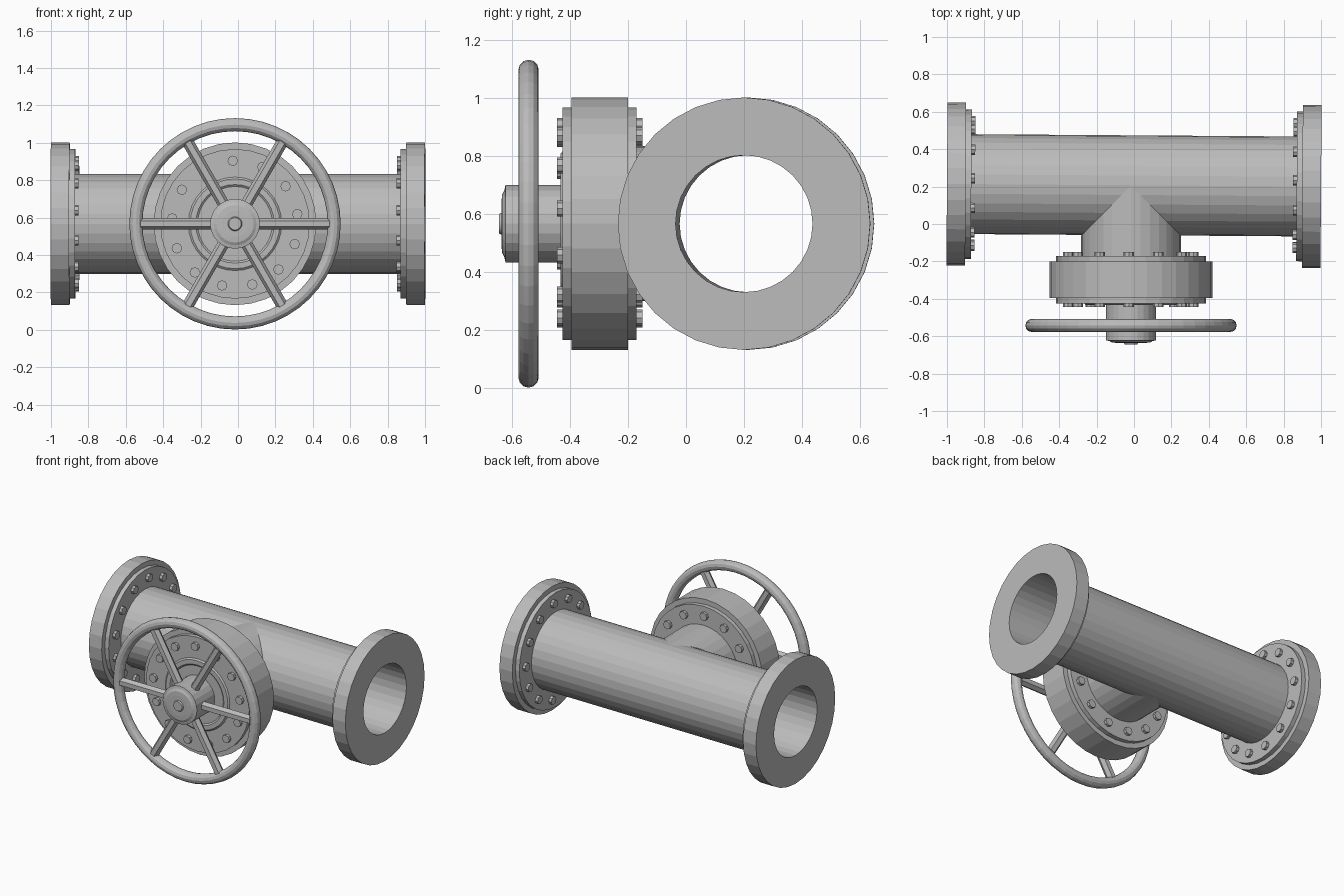
import bpy, bmesh, math
from mathutils import Matrix, Vector

cube = bpy.data.objects.get("Cube")
if cube:
    bpy.data.objects.remove(cube)

metal = bpy.data.materials.new("grey_metal")
metal.use_nodes = True
GREY = (0.5, 0.5, 0.5, 1)
metal.diffuse_color = GREY
metal.node_tree.nodes["Principled BSDF"].inputs["Base Color"].default_value = GREY

HEIGHT = 0.567
SIDES = 32
BOLTS = 13
# Frames whose local z runs along each axis: the run of pipe and the branch
PIPE = (Matrix.Translation((0, 0.207, HEIGHT)) @ Matrix.Rotation(math.radians(-0.4), 4, 'Z')
        @ Matrix.Rotation(math.radians(90), 4, 'Y'))
BRANCH = Matrix.Translation((-0.016, 0, HEIGHT)) @ Matrix.Rotation(math.radians(90), 4, 'X')


def finish(name, bm, frame):
    bmesh.ops.remove_doubles(bm, verts=bm.verts, dist=0.0001)
    bmesh.ops.recalc_face_normals(bm, faces=bm.faces)
    bm.transform(frame)
    mesh = bpy.data.meshes.new(name)
    bm.to_mesh(mesh)
    bm.free()
    mesh.materials.append(metal)
    obj = bpy.data.objects.new(name, mesh)
    bpy.context.collection.objects.link(obj)
    return obj


def lathe(name, profile, frame, closed=True, sides=SIDES):
    """Spin (radius, distance) points about the local z axis."""
    bm = bmesh.new()
    verts = [bm.verts.new((r, 0, t)) for r, t in profile]
    pairs = list(zip(verts, verts[1:] + verts[:1]))
    edges = [bm.edges.new(p) for p in (pairs if closed else pairs[:-1])]
    bmesh.ops.spin(bm, geom=verts + edges, cent=(0, 0, 0), axis=(0, 0, 1),
                   angle=math.tau, steps=sides, use_merge=False)
    return finish(name, bm, frame)


def bolt_ring(name, frame, radius, base, direction, start):
    """A circle of chamfered bolt heads standing on a flange face."""
    bm = bmesh.new()
    for i in range(BOLTS):
        a = math.radians(start) + math.tau * i / BOLTS
        spot = Matrix.Translation((radius * math.cos(a), radius * math.sin(a),
                                   base + direction * 0.005))
        bmesh.ops.create_cone(bm, cap_ends=True, segments=8, radius1=0.028,
                              radius2=0.028, depth=0.03, matrix=spot)
    return finish(name, bm, frame)


# Main pipe with a bolted flange at each end
WALL, BORE = 0.267, 0.236
lathe("main_pipe", [(BORE, -0.88), (WALL, -0.88), (WALL, 0.88), (BORE, 0.88)], PIPE)
for side, s in (("left", 1), ("right", -1)):
    ring = [(BORE, 0.87), (0.40, 0.87), (0.40, 0.90), (0.435, 0.90), (0.435, 1.0), (BORE, 1.0)]
    lathe(side + "_flange", [(r, s * t) for r, t in ring], PIPE)
    bolt_ring(side + "_flange_bolts", PIPE, 0.337, s * 0.87, -s, -102.4)

# Branch pipe, its inner end mitred to meet the main pipe
bm = bmesh.new()
rings = []
for mitred in (False, True):
    ring = []
    for i in range(SIDES):
        a = math.tau * i / SIDES
        x, y = WALL * math.cos(a), WALL * math.sin(a)
        ring.append(bm.verts.new((x, y, abs(x) - 0.205 if mitred else 0.18)))
    rings.append(ring)
for i in range(SIDES):
    j = (i + 1) % SIDES
    bm.faces.new((rings[0][i], rings[0][j], rings[1][j], rings[1][i]))
finish("branch_pipe", bm, BRANCH)

# Valve bonnet: stepped disc with raised rings on the front
lathe("bonnet", [(0, 0.17), (0.40, 0.17), (0.40, 0.20), (0.435, 0.20), (0.435, 0.395),
                 (0.40, 0.395), (0.40, 0.425), (0.25, 0.425), (0.24, 0.433),
                 (0.21, 0.433), (0.20, 0.425), (0, 0.425)], BRANCH, closed=False)
bolt_ring("bonnet_front_bolts", BRANCH, 0.337, 0.425, 1, 92)
bolt_ring("bonnet_back_bolts", BRANCH, 0.337, 0.17, -1, 92)

# Stem with domed cap and nub
lathe("stem", [(0.133, 0.42), (0.133, 0.622), (0.115, 0.626), (0.10, 0.634), (0.07, 0.636),
               (0.038, 0.636), (0.033, 0.645), (0, 0.645)], BRANCH, closed=False, sides=24)

# Handwheel rim
RIM_SIDES, PLANE = 12, 0.5425
lathe("handwheel_rim", [(0.53 + 0.035 * math.cos(math.tau * i / RIM_SIDES),
                         PLANE + 0.035 * math.sin(math.tau * i / RIM_SIDES))
                        for i in range(RIM_SIDES)], BRANCH, sides=48)

# Six ridged spokes
bm = bmesh.new()
for i in range(6):
    turn = Matrix.Rotation(math.tau * i / 6, 4, 'Z')
    lay = Matrix.Translation((0.305, 0, PLANE)) @ Matrix.Rotation(math.radians(90), 4, 'Y')
    bmesh.ops.create_cone(bm, cap_ends=True, segments=6, radius1=0.031, radius2=0.031,
                          depth=0.4, matrix=turn @ lay)
finish("handwheel_spokes", bm, BRANCH)
